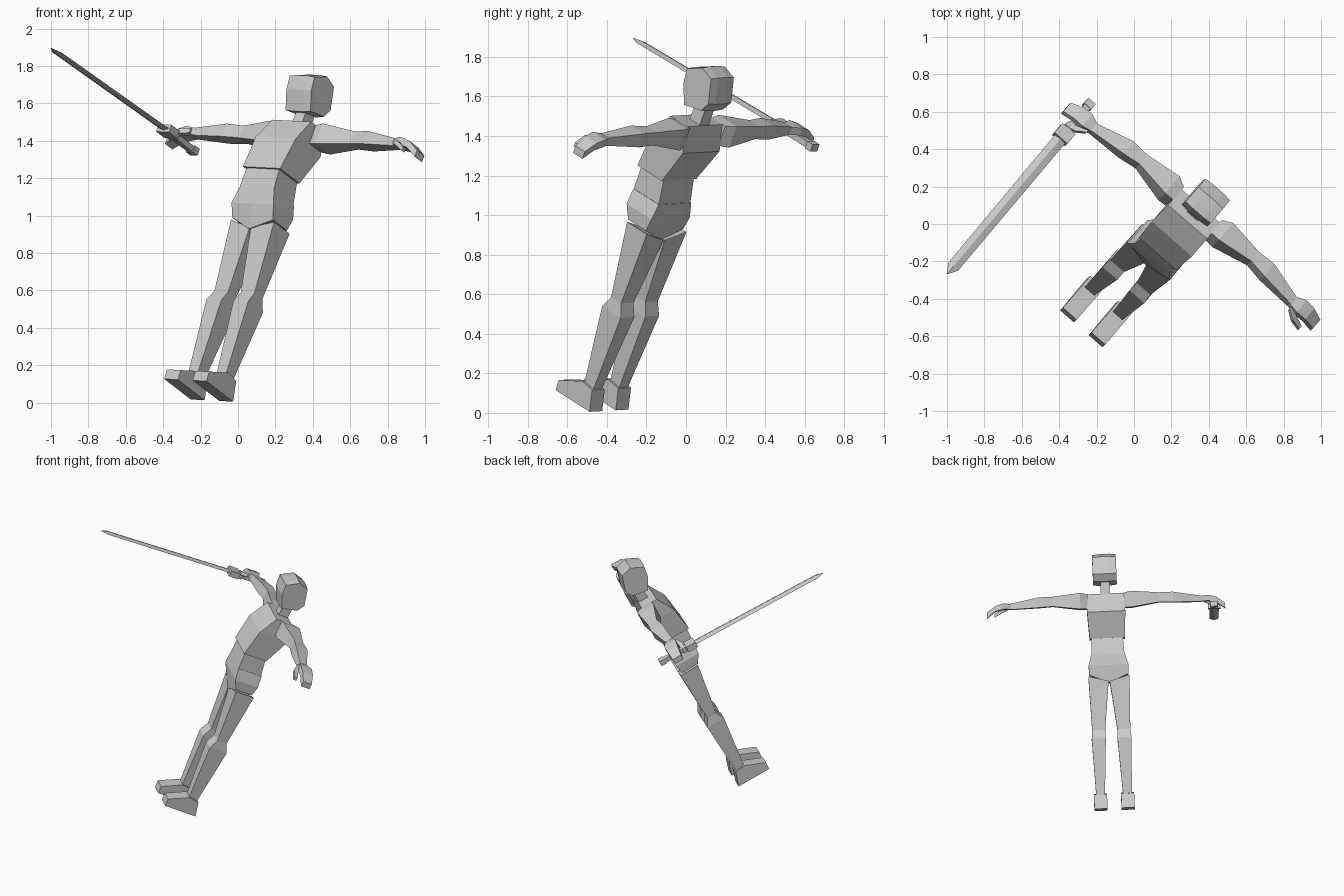
import bpy, bmesh
from mathutils import Matrix, Vector

cube = bpy.data.objects.get("Cube")
if cube:
    bpy.data.objects.remove(cube, do_unlink=True)

grey = bpy.data.materials.new("plain grey")
grey.use_nodes = True
grey.diffuse_color = (0.6, 0.6, 0.6, 1)
grey.node_tree.nodes["Principled BSDF"].inputs["Base Color"].default_value = (0.6, 0.6, 0.6, 1)

# Figure frame: x to its left, y to its back, z to its crown; leaning backwards
up = Vector((0.317, 0.311, 0.896)).normalized()
left = Vector((0.755, -0.656, -0.039))
left = (left - up * left.dot(up)).normalized()
back = up.cross(left)
POSE = Matrix((left, back, up)).transposed().to_4x4()
POSE.translation = (-0.19, -0.45, 0.05)


def loft(name, rings, side=1):
    """Skin rings of equal point count, cap both ends, place in the pose."""
    bm = bmesh.new()
    loops = [[bm.verts.new((p[0] * side, p[1], p[2])) for p in r] for r in rings]
    n = len(loops[0])
    for lo, hi in zip(loops, loops[1:]):
        for i in range(n):
            j = (i + 1) % n
            bm.faces.new((lo[i], lo[j], hi[j], hi[i]))
    bm.faces.new(loops[0])
    bm.faces.new(loops[-1])
    bmesh.ops.recalc_face_normals(bm, faces=bm.faces)
    mesh = bpy.data.meshes.new(name)
    bm.to_mesh(mesh)
    bm.free()
    mesh.materials.append(grey)
    obj = bpy.data.objects.new(name, mesh)
    obj.matrix_world = POSE
    bpy.context.collection.objects.link(obj)
    return obj


def level(z, x0, x1, y0, y1, tilt=0):
    """Rectangle across the height; tilt lifts the x1 edge."""
    return [(x0, y0, z), (x1, y0, z + tilt), (x1, y1, z + tilt), (x0, y1, z)]


def slice_x(x, y, z, hy, hz):
    """Rectangle across an arm."""
    return [(x, y - hy, z - hz), (x, y + hy, z - hz), (x, y + hy, z + hz), (x, y - hy, z + hz)]


def slice_y(y, x, z, hx, hz):
    """Rectangle across the sword."""
    return [(x - hx, y, z - hz), (x + hx, y, z - hz), (x + hx, y, z + hz), (x - hx, y, z + hz)]


def hip_ring(z_side, z_mid, hx, y0, y1):
    return [(-hx, y0, z_side), (0, y0, z_mid), (hx, y0, z_side),
            (hx, y1, z_side), (0, y1, z_mid), (-hx, y1, z_side)]


def extrude_profile(name, profile, x0, x1, side=1):
    return loft(name, [[(x, y, z) for y, z in profile] for x in (x0, x1)], side)


# Torso
loft("pelvis", [hip_ring(1.0, 0.94, 0.145, -0.085, 0.045),
                hip_ring(1.07, 1.07, 0.148, -0.125, 0.058),
                hip_ring(1.15, 1.15, 0.125, -0.133, 0.053)])
loft("waist", [level(1.15, -0.122, 0.122, -0.133, 0.05),
               level(1.29, -0.115, 0.115, -0.14, 0.022)])
loft("chest", [level(1.272, -0.132, 0.132, -0.152, 0.028),
               level(1.465, -0.142, 0.142, -0.125, 0.103),
               level(1.6, -0.138, 0.138, -0.053, 0.07)])
loft("neck", [level(1.58, -0.036, 0.036, -0.01, 0.065),
              level(1.72, -0.034, 0.034, -0.005, 0.065)])

# Head, rounded slightly towards the sides
face = [(-0.035, 1.665), (-0.085, 1.77), (-0.095, 1.85), (0.0, 1.9),
        (0.08, 1.875), (0.118, 1.745), (0.085, 1.69)]
loft("head", [[(x, 0.01 + (y - 0.01) * k, 1.78 + (z - 1.78) * k) for y, z in face]
              for x, k in ((-0.088, 0.95), (-0.04, 1), (0.04, 1), (0.088, 0.95))])

shoe = [(0.088, 0), (-0.16, 0), (-0.164, 0.055), (-0.02, 0.12), (0.058, 0.108)]
for side, word in ((1, "left"), (-1, "right")):
    # Leg
    loft(word + "_leg", [level(0.09, 0.068, 0.132, -0.015, 0.05),
                         level(0.525, 0.043, 0.148, -0.058, 0.078),
                         level(0.59, 0.045, 0.142, -0.028, 0.045),
                         level(0.95, 0.004, 0.153, -0.08, 0.064, 0.04)], side)
    extrude_profile(word + "_foot", shoe, 0.052, 0.15, side)
    # Arm, narrow at the elbow and wrist
    loft(word + "_upper_arm", [slice_x(0.135, 0.04, 1.545, 0.05, 0.055),
                               slice_x(0.19, 0.05, 1.55, 0.066, 0.06),
                               slice_x(0.395, 0.06, 1.555, 0.036, 0.036)], side)
    loft(word + "_forearm", [slice_x(0.395, 0.06, 1.555, 0.036, 0.036),
                             slice_x(0.5, 0.055, 1.553, 0.047, 0.038),
                             slice_x(0.71, 0.03, 1.533, 0.027, 0.022)], side)
    # Hand with curled fingers and a thumb
    loft(word + "_hand", [slice_x(0.7, 0.03, 1.533, 0.027, 0.02),
                          slice_x(0.76, 0.035, 1.537, 0.046, 0.021),
                          slice_x(0.82, 0.04, 1.522, 0.042, 0.02),
                          slice_x(0.885, 0.044, 1.475, 0.034, 0.02)], side)
    loft(word + "_thumb", [slice_x(0.72, -0.002, 1.53, 0.014, 0.014),
                           slice_x(0.77, -0.028, 1.51, 0.016, 0.014),
                           slice_x(0.83, -0.03, 1.475, 0.012, 0.012)], side)

# Sword held in the right hand, pointing forwards
GX, GZ = -0.803, 1.485


def sword_part(name, *cuts):
    loft(name, [slice_y(y, GX, z, hx, hz) for y, z, hx, hz in cuts])


sword_part("sword_handle", (0.16, GZ, 0.02, 0.016), (-0.06, GZ, 0.02, 0.016))
sword_part("sword_pommel", (0.165, GZ, 0.026, 0.02), (0.125, GZ, 0.026, 0.02))
sword_part("sword_collar", (-0.02, GZ, 0.03, 0.02), (-0.045, GZ, 0.03, 0.02))
sword_part("sword_guard", (-0.05, GZ, 0.046, 0.022), (-0.125, GZ, 0.046, 0.022))
blade = []
for y, z, hx, hz in ((-0.12, GZ, 0.036, 0.011), (-1.1, 1.455, 0.034, 0.01), (-1.155, 1.453, 0.003, 0.002)):
    blade.append([(GX - hx, y, z), (GX, y, z - hz), (GX + hx, y, z), (GX, y, z + hz)])
loft("sword_blade", blade)
